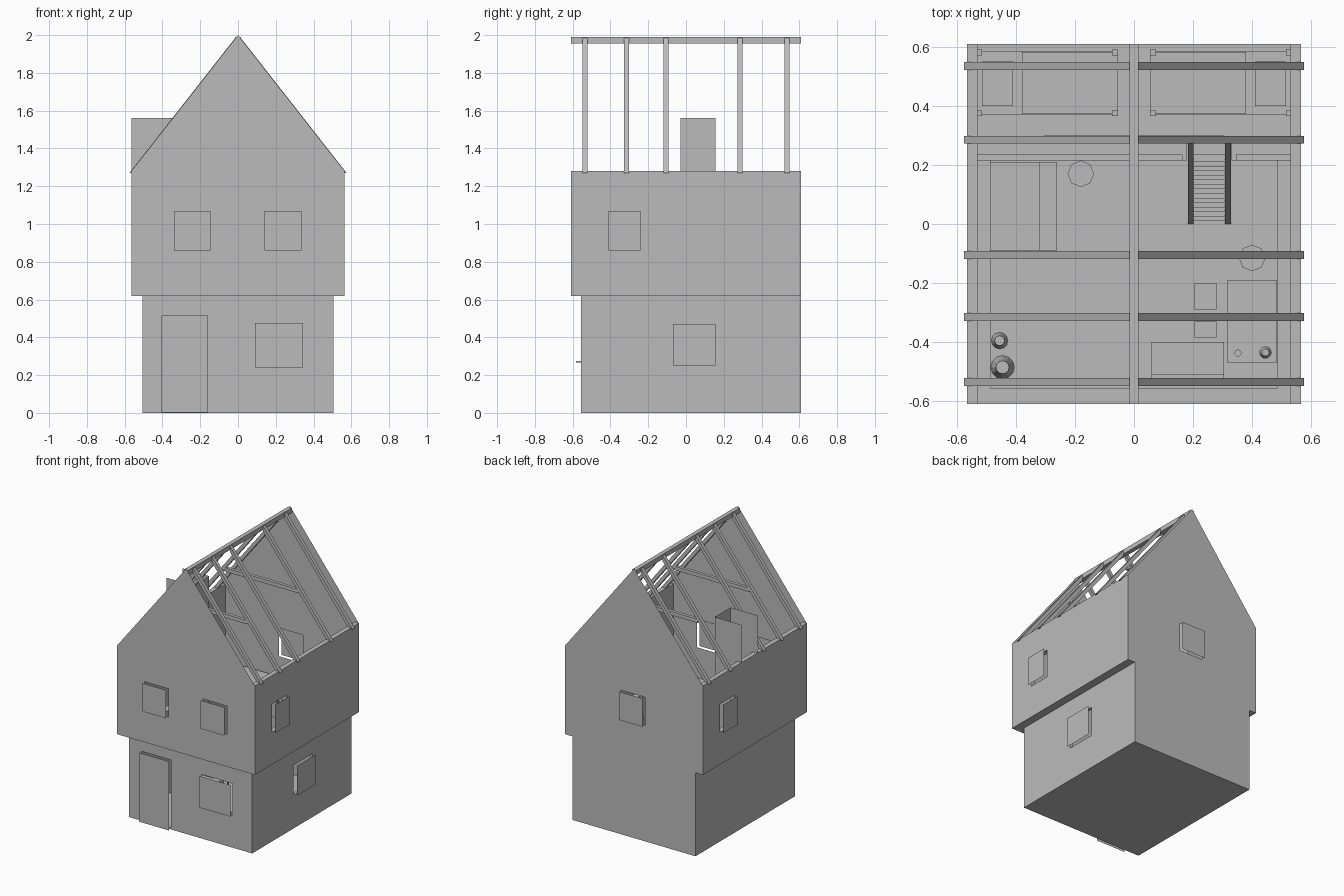
import bpy, math
from mathutils import Matrix, Vector

cube = bpy.data.objects.get("Cube")
if cube:
    bpy.data.objects.remove(cube, do_unlink=True)

grey = bpy.data.materials.new("plain grey")
grey.use_nodes = True
COLOUR = (0.5, 0.5, 0.5, 1)
grey.diffuse_color = COLOUR
grey.node_tree.nodes["Principled BSDF"].inputs["Base Color"].default_value = COLOUR

# Local frames: x/y of a drawn profile, and the direction it is extruded
FACING = {
    "y": Matrix(((1, 0, 0), (0, 0, -1), (0, 1, 0))).to_4x4(),
    "x": Matrix(((0, 0, 1), (1, 0, 0), (0, 1, 0))).to_4x4(),
}


def add(name, mesh):
    mesh.materials.clear()
    mesh.materials.append(grey)
    for p in mesh.polygons:
        p.use_smooth = False
        p.material_index = 0
    obj = bpy.data.objects.new(name, mesh)
    bpy.context.scene.collection.objects.link(obj)
    return obj


def rect(a0, a1, b0, b1):
    return [(a0, b0), (a1, b0), (a1, b1), (a0, b1)]


def slab(name, axis, lo, hi, outline, holes=()):
    """Flat profile with holes, spanning lo..hi along the axis."""
    curve = bpy.data.curves.new(name, "CURVE")
    curve.dimensions = "2D"
    curve.fill_mode = "BOTH"
    curve.extrude = (hi - lo) / 2
    for pts in [outline] + [rect(*h) for h in holes]:
        spline = curve.splines.new("POLY")
        spline.points.add(len(pts) - 1)
        for point, (a, b) in zip(spline.points, pts):
            point.co = (a, b, 0, 1)
        spline.use_cyclic_u = True
    temp = bpy.data.objects.new(name + " temp", curve)
    bpy.context.scene.collection.objects.link(temp)
    deps = bpy.context.evaluated_depsgraph_get()
    mesh = bpy.data.meshes.new_from_object(temp.evaluated_get(deps))
    bpy.data.objects.remove(temp, do_unlink=True)
    mid = (lo + hi) / 2
    shift = Vector((mid, 0, 0)) if axis == "x" else Vector((0, mid, 0))
    mesh.transform(Matrix.Translation(shift) @ FACING[axis])
    mesh.name = name
    return add(name, mesh)


def sheet(name, axis, at, outline, holes=()):
    """Single-layer panel facing away from the middle of the house."""
    obj = slab(name, axis, at, at, outline, holes)
    normal = obj.data.polygons[0].normal
    if (normal.x if axis == "x" else normal.y) * at < 0:
        obj.data.flip_normals()
    return obj


def box(name, x0, x1, y0, y1, z0, z1):
    v = [(x, y, z) for z in (z0, z1) for x, y in rect(x0, x1, y0, y1)]
    f = [(3, 2, 1, 0), (4, 5, 6, 7)]
    f += [(i, (i + 1) % 4, (i + 1) % 4 + 4, i + 4) for i in range(4)]
    mesh = bpy.data.meshes.new(name)
    mesh.from_pydata(v, [], f)
    return add(name, mesh)


def drum(name, x, y, r, z0, z1, sides=12, taper=1.0):
    v = [(x + q * math.cos(math.tau * i / sides), y + q * math.sin(math.tau * i / sides), z)
         for q, z in ((r, z0), (r * taper, z1)) for i in range(sides)]
    f = [tuple(reversed(range(sides))), tuple(range(sides, 2 * sides))]
    f += [(i, (i + 1) % sides, (i + 1) % sides + sides, i + sides) for i in range(sides)]
    mesh = bpy.data.meshes.new(name)
    mesh.from_pydata(v, [], f)
    return add(name, mesh)


LOW, UP = 0.505, 0.565            # half widths of the two storeys
FRONT, BACK, LOWFRONT = -0.61, 0.61, -0.555
STEP, EAVE, RIDGE = 0.62, 1.28, 2.0
GAP = 0.027                       # shutters stand off the walls
SILL, HEAD = 0.86, 1.07

# Wall openings
door = (-0.405, -0.16, 0.003, 0.515)
low_window = (0.09, 0.345, 0.24, 0.475)
up_windows = [(-0.34, -0.145, SILL, HEAD), (0.14, 0.335, SILL, HEAD)]
back_window = (-0.09, 0.105, SILL, HEAD)
side_low = (-0.07, 0.155, 0.25, 0.47)
side_right = (-0.41, -0.24, SILL, HEAD)
side_left = (0.24, 0.41, SILL, HEAD)

# Walls
gable = [(UP, STEP), (UP, EAVE), (0, RIDGE), (-UP, EAVE), (-UP, STEP)]
sheet("front_gable_wall", "y", FRONT, gable, up_windows)
sheet("back_wall", "y", BACK, [(-LOW, 0), (LOW, 0), (LOW, STEP)] + gable + [(-LOW, STEP)],
      [back_window])
sheet("lower_front_wall", "y", LOWFRONT, rect(-LOW, LOW, 0, STEP), [door, low_window])
low_side, up_side = rect(LOWFRONT, BACK, 0, STEP), rect(FRONT, BACK, STEP, EAVE)
slab("lower_wall_left", "x", LOW - 0.02, LOW, low_side, [side_low])
slab("lower_wall_right", "x", -LOW, -LOW + 0.02, low_side)
slab("upper_wall_left", "x", UP - 0.035, UP, up_side, [side_right])
slab("upper_wall_right", "x", -UP, -UP + 0.035, up_side, [side_left])

# Door and window panels standing just off the walls
sheet("door", "y", LOWFRONT - GAP, rect(*door))
for pane, y in [(low_window, LOWFRONT - GAP), (up_windows[0], FRONT - GAP),
                (up_windows[1], FRONT - GAP), (back_window, BACK + GAP)]:
    sheet("window_panel", "y", y, rect(*pane))
for pane, x in [(side_low, LOW + GAP), (side_right, UP + GAP), (side_left, -UP - GAP)]:
    sheet("side_window_panel", "x", x, rect(*pane))
box("door_bolt", -0.19, -0.18, LOWFRONT - GAP, LOWFRONT, 0.268, 0.276)

# Floors and the underside of the overhang
box("ground_floor", -LOW, LOW, LOWFRONT, BACK, 0, 0.012)
box("loft_floor_right", -UP, 0.18, 0.215, BACK, STEP, STEP + 0.02)
box("loft_floor_left", 0.33, UP, 0.215, BACK, STEP, STEP + 0.02)
box("loft_floor_landing", 0.18, 0.33, 0.28, BACK, STEP, STEP + 0.02)
box("front_ledge", -UP, UP, FRONT, LOWFRONT, STEP, STEP + 0.015)
for s in (-1, 1):
    a, b = sorted((s * (LOW - 0.02), s * UP))
    box("side_ledge", a, b, FRONT, BACK, STEP, STEP + 0.015)
box("loft_rail_long", -0.53, 0.165, 0.215, 0.235, STEP, 0.78)
box("loft_rail_short", 0.345, 0.53, 0.215, 0.235, STEP, 0.78)

# Roof timbers
box("ridge_beam", -0.016, 0.016, FRONT, BACK, 1.955, 1.99)
for y in (-0.535, -0.315, -0.105, 0.285, 0.535):
    for s in (-1, 1):
        line = [(s * 0.015, 1.985), (s * 0.575, 1.27), (s * 0.543, 1.27), (s * 0.015, 1.944)]
        slab("rafter", "y", y - 0.013, y + 0.013, line)
for y in (-0.315, 0.288):
    box("collar_tie", -0.305, 0.305, y - 0.012, y + 0.012, 1.56, 1.588)

# Open chimney shaft, with its outer side left to the house wall, over a hearth
shaft_in, shaft_front, shaft_back = -0.345, -0.03, 0.155
for y in (shaft_front, shaft_back):
    sheet("chimney_face", "y", y, rect(-UP, shaft_in, STEP, 1.56))
sheet("chimney_side", "x", shaft_in, rect(shaft_front, shaft_back, STEP, 1.56))
box("hearth", -0.485, -0.26, -0.09, 0.21, 0.012, 0.06)
for y in (-0.09, 0.17):
    box("hearth_cheek", -0.485, -0.32, y, y + 0.04, 0.06, 0.35)
box("hearth_hood", -0.485, -0.32, -0.09, 0.21, 0.35, 0.45)

# Steep stairs to the loft, the stringers running on above it
RUN, RISE, TREADS = 0.215, 0.64, 14
for x in (0.182, 0.308):
    slab("stair_stringer", "x", x, x + 0.02,
         [(0, 0.012), (0.03, 0.012), (0.275, 0.74), (0.275, 0.81)])
for i in range(1, TREADS + 1):
    y, z = RUN * i / TREADS, RISE * i / TREADS
    box("stair_tread", 0.2, 0.31, y - 0.005, y + 0.02, z - 0.012, z)

# Beds in the loft
for s in (-1, 1):
    def span(a, b):
        return sorted((s * a, s * b))
    box("bed_frame", *span(0.055, 0.535), 0.37, 0.585, 0.66, 0.7)
    box("blanket", *span(0.055, 0.38), 0.372, 0.583, 0.7, 0.725)
    box("pillow", *span(0.41, 0.515), 0.4, 0.55, 0.7, 0.735)
    for x in (0.055, 0.515):
        for y in (0.365, 0.57):
            box("bed_post", *span(x, x + 0.02), y, y + 0.02, STEP, 0.76)

# Table, chairs, bench, stools and barrels downstairs
def legged(name, x0, x1, y0, y1, top, leg=0.012):
    box(name + "_top", x0, x1, y0, y1, top - 0.015, top)
    for x in (x0, x1 - leg):
        for y in (y0, y1 - leg):
            box(name + "_leg", x, x + leg, y, y + leg, 0.012, top - 0.015)


legged("table", 0.317, 0.483, -0.47, -0.19, 0.2)
legged("chair_back_row", 0.205, 0.28, -0.29, -0.2, 0.11)
legged("chair_front_row", 0.205, 0.28, -0.385, -0.33, 0.11)
legged("bench", 0.06, 0.305, -0.52, -0.4, 0.11)
box("bench_back", 0.06, 0.305, -0.525, -0.51, 0.11, 0.24)
for x, y in ((-0.18, 0.17), (0.4, -0.115)):
    drum("stool_seat", x, y, 0.045, 0.1, 0.115, 8)
    for k in range(3):
        a = math.tau * k / 3 - math.pi / 2
        drum("stool_leg", x + 0.035 * math.cos(a), y + 0.035 * math.sin(a), 0.006, 0.012, 0.1, 6)
drum("large_barrel", -0.445, -0.485, 0.04, 0.012, 0.13, taper=0.55)
drum("small_barrel", -0.455, -0.395, 0.028, 0.012, 0.09, taper=0.6)
drum("jug", 0.445, -0.435, 0.02, 0.2, 0.23, taper=0.6)
drum("cup", 0.352, -0.437, 0.012, 0.2, 0.225)
